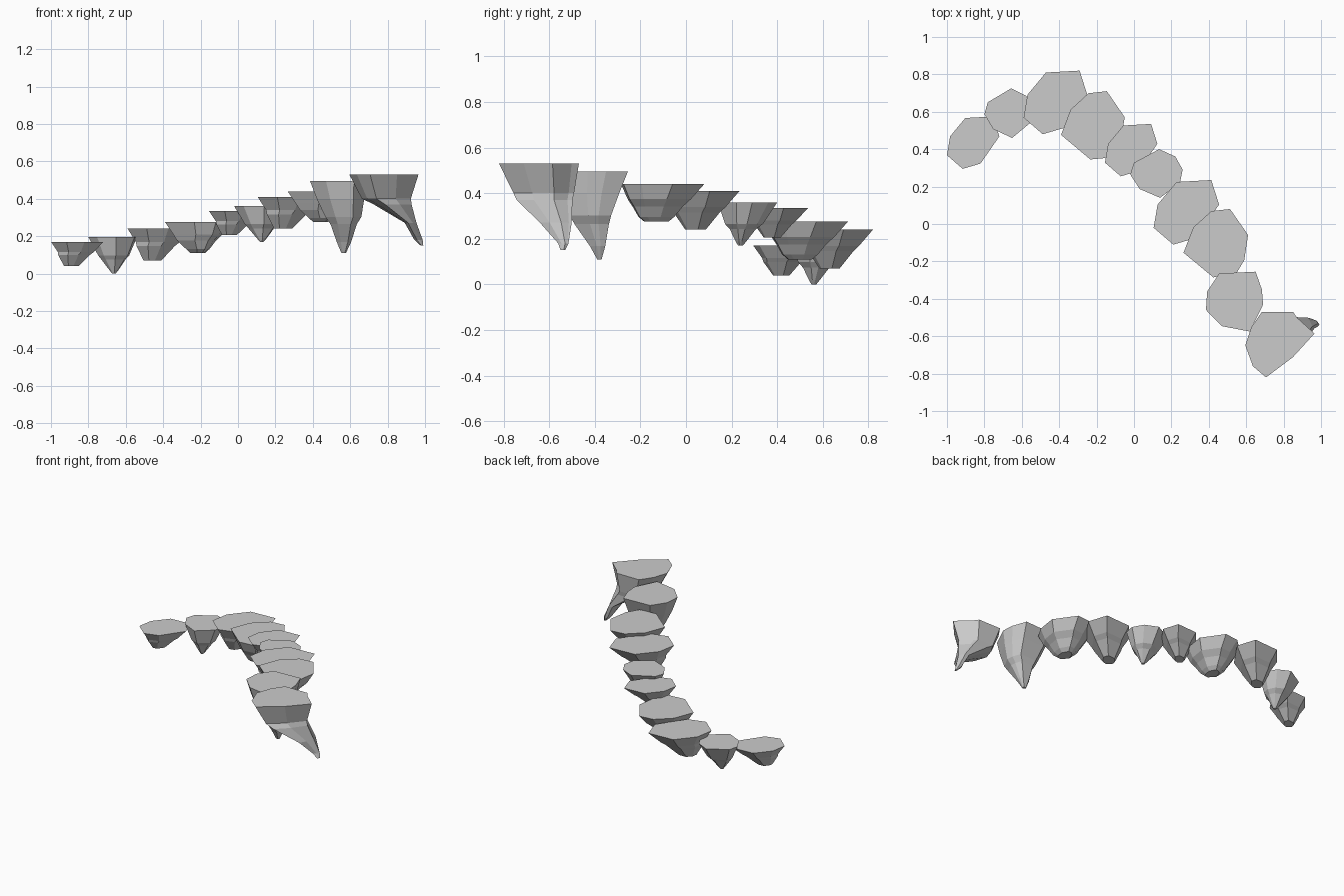
import bpy, bmesh

# Each mold: outline of the flat top (fractions of its bounding box) and
# rings below it as (height, x0, x1, y0, y1), also in fractions.
WIDE = ([(0, .26), (.06, .62), (.35, .97), (.88, 1), (1, .62), (.64, .1), (.3, 0)],
        [(.58, .13, .82, .14, .82), (.45, .14, .74, .16, .75), (0, .25, .53, .31, .57)])
POINTED = ([(0, .48), (.07, .72), (.55, 1), (.86, .85), (1, .58), (.95, .31), (.57, 0), (.18, .18)],
           [(.5, .2, .84, .12, .76), (.38, .27, .76, .2, .64),
            (.1, .43, .62, .3, .48), (0, .49, .56, .34, .42)])
ROUGH = ([(0, .36), (.15, .73), (.43, .97), (.72, 1), (1, .62), (.94, .25), (.8, .03), (.46, 0)],
         [(.6, .13, .9, .08, .84), (.4, .19, .8, .14, .74),
          (.13, .33, .7, .21, .64), (0, .4, .63, .28, .57)])
SPIKE = ([(0, .36), (.02, .67), (.23, .97), (.87, 1), (.98, .7), (1, .45), (.77, 0), (.28, .09)],
         [(.75, .12, .95, .08, .88), (.5, .27, .9, .2, .77), (.4, .36, .82, .27, .74),
          (.15, .47, .72, .48, .69), (0, .55, .63, .58, .64)])
HOOK = ([(0, .49), (.09, .77), (.24, 1), (.69, 1), (.75, .91), (1, .67), (.69, .31), (.3, 0), (.11, .17)],
        [(.66, .18, .89, .18, .94), (.58, .35, .9, .22, .92), (.32, .8, .97, .51, .91),
         (.08, .94, 1.06, .74, .87), (0, 1.03, 1.07, .77, .83)])


def stone(name, mold, x, y, z):
    """Loft the mold's rings inside the given bounding ranges."""
    outline, rings = mold
    bm = bmesh.new()
    loops = []
    for t, x0, x1, y0, y1 in [(1, 0, 1, 0, 1)] + rings:
        loop = []
        for u, v in outline:
            px = x[0] + (x1 * u + x0 * (1 - u)) * (x[1] - x[0])
            py = y[0] + (y1 * v + y0 * (1 - v)) * (y[1] - y[0])
            loop.append(bm.verts.new((px, py, z[0] + t * (z[1] - z[0]))))
        loops.append(loop)
    n = len(outline)
    for a, b in zip(loops, loops[1:]):
        for i in range(n):
            j = (i + 1) % n
            bm.faces.new((a[i], a[j], b[j], b[i]))
    bm.faces.new(loops[0])
    bm.faces.new(loops[-1])
    bmesh.ops.recalc_face_normals(bm, faces=bm.faces)
    me = bpy.data.meshes.new(name)
    bm.to_mesh(me)
    bm.free()
    bpy.context.collection.objects.link(bpy.data.objects.new(name, me))


# Floating stepping stones, lowest to highest
stone("step_1", WIDE, (-1, -.72), (.295, .575), (.04, .17))
stone("step_2", POINTED, (-.8, -.54), (.46, .725), (0, .195))
stone("step_3", WIDE, (-.59, -.25), (.48, .82), (.07, .24))
stone("step_4", ROUGH, (-.39, -.05), (.345, .71), (.11, .275))
stone("step_5", WIDE, (-.155, .125), (.255, .535), (.205, .335))
stone("step_6", POINTED, (-.02, .26), (.14, .4), (.17, .36))
stone("step_7", WIDE, (.105, .455), (-.11, .235), (.24, .41))
stone("step_8", ROUGH, (.265, .61), (-.285, .08), (.275, .44))
stone("step_9", SPIKE, (.385, .69), (-.575, -.255), (.11, .495))
stone("step_10", HOOK, (.595, .965), (-.82, -.47), (.15, .53))
